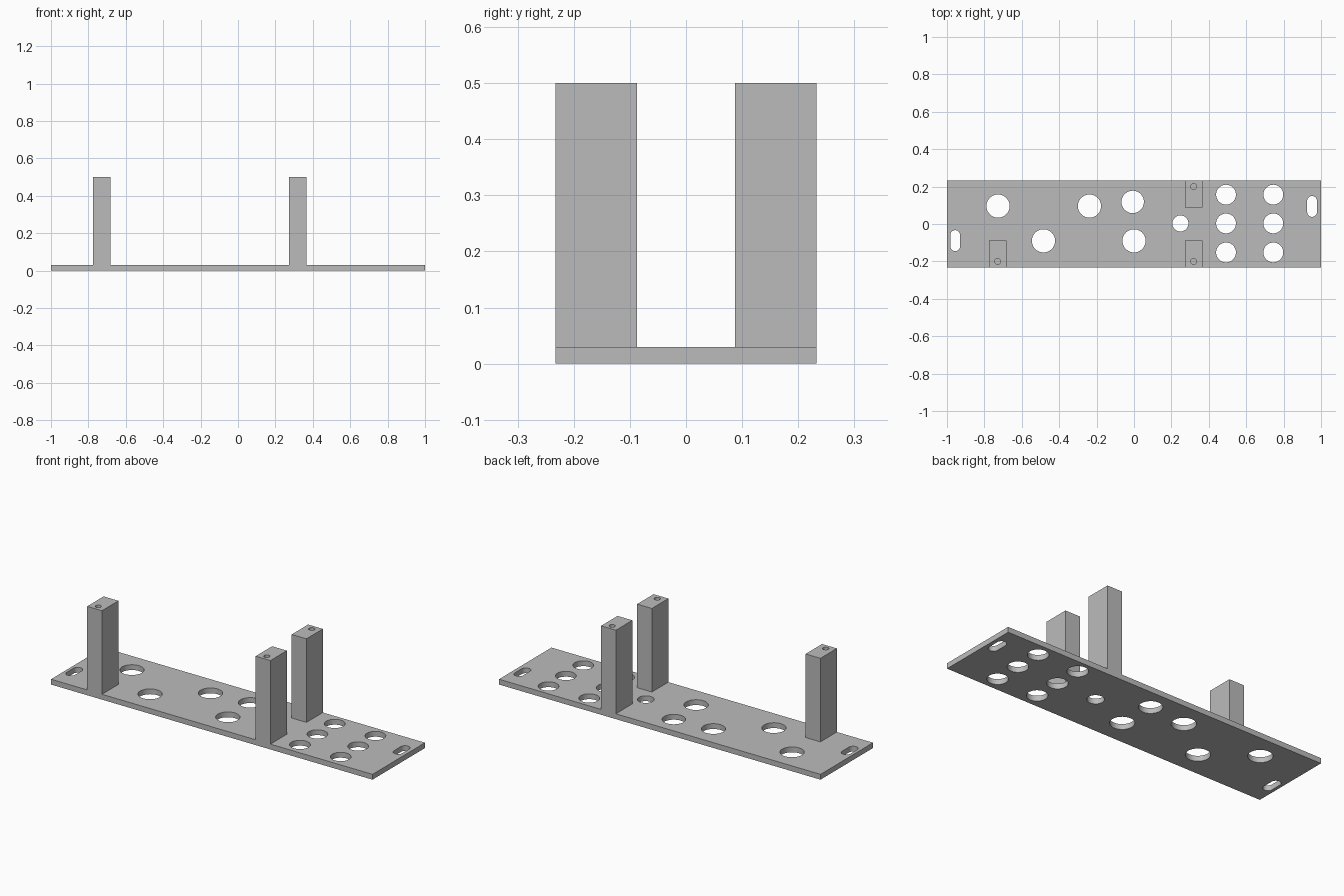
import bpy
import bmesh
from mathutils import Matrix, Vector

old = bpy.data.objects.get("Cube")
if old:
    bpy.data.objects.remove(old, do_unlink=True)

# One plain grey for the whole part
grey = bpy.data.materials.new("matte_grey")
grey.use_nodes = True
COLOUR = (0.5, 0.5, 0.5, 1)
grey.diffuse_color = COLOUR
grey.node_tree.nodes["Principled BSDF"].inputs["Base Color"].default_value = COLOUR

PLATE_TOP = 0.03
POST_TOP = 0.5
HALF_WIDTH = 0.233


def make_object(name, bm):
    mesh = bpy.data.meshes.new(name)
    bm.to_mesh(mesh)
    bm.free()
    mesh.materials.append(grey)
    obj = bpy.data.objects.new(name, mesh)
    bpy.context.collection.objects.link(obj)
    return obj


def box(name, low, high):
    low, high = Vector(low), Vector(high)
    bm = bmesh.new()
    place = Matrix.Translation((low + high) / 2) @ Matrix.Diagonal((*(high - low), 1))
    bmesh.ops.create_cube(bm, size=1, matrix=place)
    return make_object(name, bm)


def add_hole(bm, x, y, radius, low, high, stretch=0):
    """Add a round cutter, or a slot along y when stretch is set."""
    made = bmesh.ops.create_cone(
        bm, cap_ends=True, segments=48, radius1=radius, radius2=radius,
        depth=high - low, matrix=Matrix.Translation((x, y, (low + high) / 2)))
    for v in made["verts"]:
        side = v.co.y - y
        if abs(side) > 1e-5:
            v.co.y += stretch if side > 0 else -stretch


def cut(obj, bm):
    cutter = make_object(obj.name + "_cutter", bm)
    cutter.hide_render = True
    cutter.hide_viewport = True
    mod = obj.modifiers.new("holes", 'BOOLEAN')
    mod.operation = 'DIFFERENCE'
    mod.solver = 'EXACT'
    mod.object = cutter
    # Bake the cut, then drop the helper
    graph = bpy.context.evaluated_depsgraph_get()
    mesh = bpy.data.meshes.new_from_object(obj.evaluated_get(graph))
    obj.modifiers.clear()
    obj.data = mesh
    bpy.data.objects.remove(cutter, do_unlink=True)
    # Smooth hole walls, sharp rims
    bpy.ops.object.select_all(action='DESELECT')
    obj.select_set(True)
    bpy.context.view_layer.objects.active = obj
    bpy.ops.object.shade_smooth_by_angle()


# Base plate with scattered holes, a two-by-three grid and two end slots
plate = box("base_plate", (-1, -HALF_WIDTH, 0), (1, HALF_WIDTH, PLATE_TOP))
holes = [(-0.727, 0.096, 0.062), (-0.484, -0.09, 0.062), (-0.238, 0.096, 0.062),
         (-0.007, 0.118, 0.06), (0, -0.09, 0.062), (0.248, 0.003, 0.043)]
holes += [(x, y, 0.053) for x in (0.492, 0.745) for y in (-0.152, 0.003, 0.157)]
bm = bmesh.new()
for x, y, radius in holes:
    add_hole(bm, x, y, radius, -0.1, 0.1)
for x, y in ((-0.956, -0.089), (0.952, 0.094)):
    add_hole(bm, x, y, 0.026, -0.1, 0.1, stretch=0.03)
cut(plate, bm)

# Upright posts with a blind screw hole in the top
for name, x, side in (("front_right_post", -0.729, -1),
                      ("front_left_post", 0.319, -1),
                      ("back_left_post", 0.319, 1)):
    inner, outer = sorted((side * 0.087, side * HALF_WIDTH))
    post = box(name, (x - 0.046, inner, PLATE_TOP), (x + 0.046, outer, POST_TOP))
    bm = bmesh.new()
    add_hole(bm, x, side * 0.2, 0.016, POST_TOP - 0.12, POST_TOP + 0.1)
    cut(post, bm)
